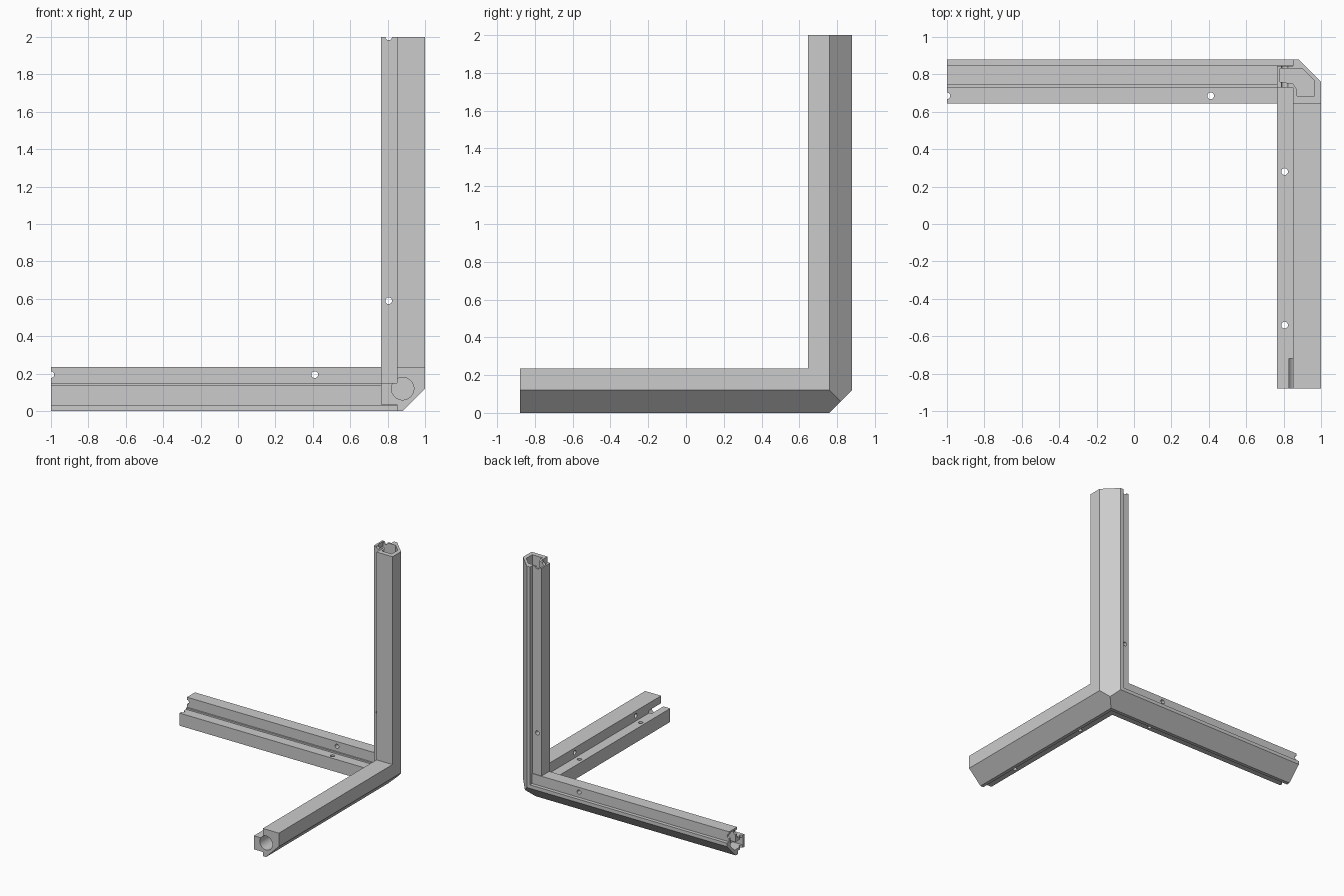
import bpy
import bmesh
import math
from mathutils import Vector

if "Cube" in bpy.data.objects:
    bpy.data.objects.remove(bpy.data.objects["Cube"], do_unlink=True)

grey = bpy.data.materials.new("plain grey")
grey.use_nodes = True
grey.diffuse_color = (0.6, 0.6, 0.6, 1)
grey.node_tree.nodes["Principled BSDF"].inputs["Base Color"].default_value = (0.6, 0.6, 0.6, 1)

W = 0.235      # beam width
BODY = 0.15    # body depth behind the tongues
X, Y, Z = 0, 1, 2
ACROSS = {X: (Y, Z), Y: (X, Z), Z: (X, Y)}


def place(p):
    """Distances from the outer corner to world position."""
    return Vector((1 - p[X], 0.88 - p[Y], p[Z]))


def prism(name, profile, axis, start, end):
    """Extrude a profile along one axis, measured from the outer corner."""
    bm = bmesh.new()
    u, v = ACROSS[axis]
    verts = []
    for a, b in profile:
        p = [0, 0, 0]
        p[u], p[v], p[axis] = a, b, start
        verts.append(bm.verts.new(place(p)))
    face = bm.faces.new(verts)
    p, q = [0, 0, 0], [0, 0, 0]
    p[axis], q[axis] = start, end
    out = bmesh.ops.extrude_face_region(bm, geom=[face])
    moved = [g for g in out["geom"] if isinstance(g, bmesh.types.BMVert)]
    bmesh.ops.translate(bm, verts=moved, vec=place(q) - place(p))
    bmesh.ops.recalc_face_normals(bm, faces=bm.faces)
    mesh = bpy.data.meshes.new(name)
    bm.to_mesh(mesh)
    bm.free()
    mesh.materials.append(grey)
    ob = bpy.data.objects.new(name, mesh)
    bpy.context.collection.objects.link(ob)
    return ob


def circle(u, v, r, n=24):
    return [(u + r * math.cos(math.tau * i / n), v + r * math.sin(math.tau * i / n))
            for i in range(n)]


def rect(u0, u1, v0, v1):
    return [(u0, v0), (u1, v0), (u1, v1), (u0, v1)]


def combine(target, other, operation):
    mod = target.modifiers.new(operation.lower(), "BOOLEAN")
    mod.operation = operation
    mod.solver = "EXACT"
    mod.object = other
    bpy.context.view_layer.objects.active = target
    bpy.ops.object.modifier_apply(modifier=mod.name)
    bpy.data.objects.remove(other, do_unlink=True)


# Beam sections: one with a single tongue, one with two
one_tongue = [(0, 0), (0, W), (BODY, W), (BODY, BODY), (W, BODY),
              (W, 0.035), (BODY, 0.035), (BODY, 0)]
two_tongues = [(0, 0), (0, BODY), (0.03, BODY), (0.03, W), (0.137, W), (0.137, BODY),
               (BODY, BODY), (BODY, 0.137), (W, 0.137), (W, 0.03), (BODY, 0.03), (BODY, 0)]

frame = prism("corner_frame", one_tongue, Z, 0, 2)
combine(frame, prism("front_beam", one_tongue, Y, 0, 1.76), "UNION")
combine(frame, prism("side_beam", two_tongues, X, 0, 2), "UNION")

# Bevel along the three outer edges
for axis in (X, Y, Z):
    wedge = prism("bevel_cutter", [(-0.1, 0.22), (0.22, -0.1), (-0.1, -0.1)], axis, -0.1, 2.1)
    combine(frame, wedge, "DIFFERENCE")

# Screw holes: direction, section position, start and end
MID, R = 0.195, 0.018
holes = [(Z, 0.59, MID, -0.1, 0.3), (Z, 2, MID, -0.1, 0.3),
         (Y, 0.59, MID, -0.1, 0.3), (Y, 2, MID, -0.1, 0.3),
         (Y, MID, 0.59, -0.1, 0.3), (Y, MID, 2, -0.1, 0.3),
         (X, MID, 0.59, 0.1, 0.2)]
for along in (0.6, 1.42):
    holes += [(Z, MID, along, -0.1, 0.2), (X, along, MID, 0.1, 0.2)]
for axis, u, v, start, end in holes:
    combine(frame, prism("hole_cutter", circle(u, v, R), axis, start, end), "DIFFERENCE")

# Round bore in the front beam end
combine(frame, prism("bore_cutter", circle(0.12, 0.12, 0.06, 32), Y, 1.6, 1.9), "DIFFERENCE")

# Hollow ends of the upright and the side beam
upright_hollow = [(0.035, 0.195), (0.035, 0.115), (0.1, 0.05), (0.22, 0.05),
                  (0.22, 0.12), (0.15, 0.13), (0.13, 0.16), (0.13, 0.195)]
side_hollow = [(0.05, 0.22), (0.05, 0.105), (0.105, 0.05), (0.22, 0.05),
               (0.22, 0.115), (0.115, 0.115), (0.115, 0.22)]
combine(frame, prism("upright_cutter", upright_hollow, Z, 1.9, 2.1), "DIFFERENCE")
combine(frame, prism("side_cutter", side_hollow, X, 1.9, 2.1), "DIFFERENCE")

# Small slot at the front beam end
combine(frame, prism("slot_cutter", rect(0.148, 0.17, 0.12, 0.17), Y, 1.665, 1.8), "DIFFERENCE")

# Smooth bores, crisp edges
bpy.ops.object.select_all(action="DESELECT")
frame.select_set(True)
bpy.context.view_layer.objects.active = frame
bpy.ops.object.shade_smooth_by_angle(angle=math.radians(25))
